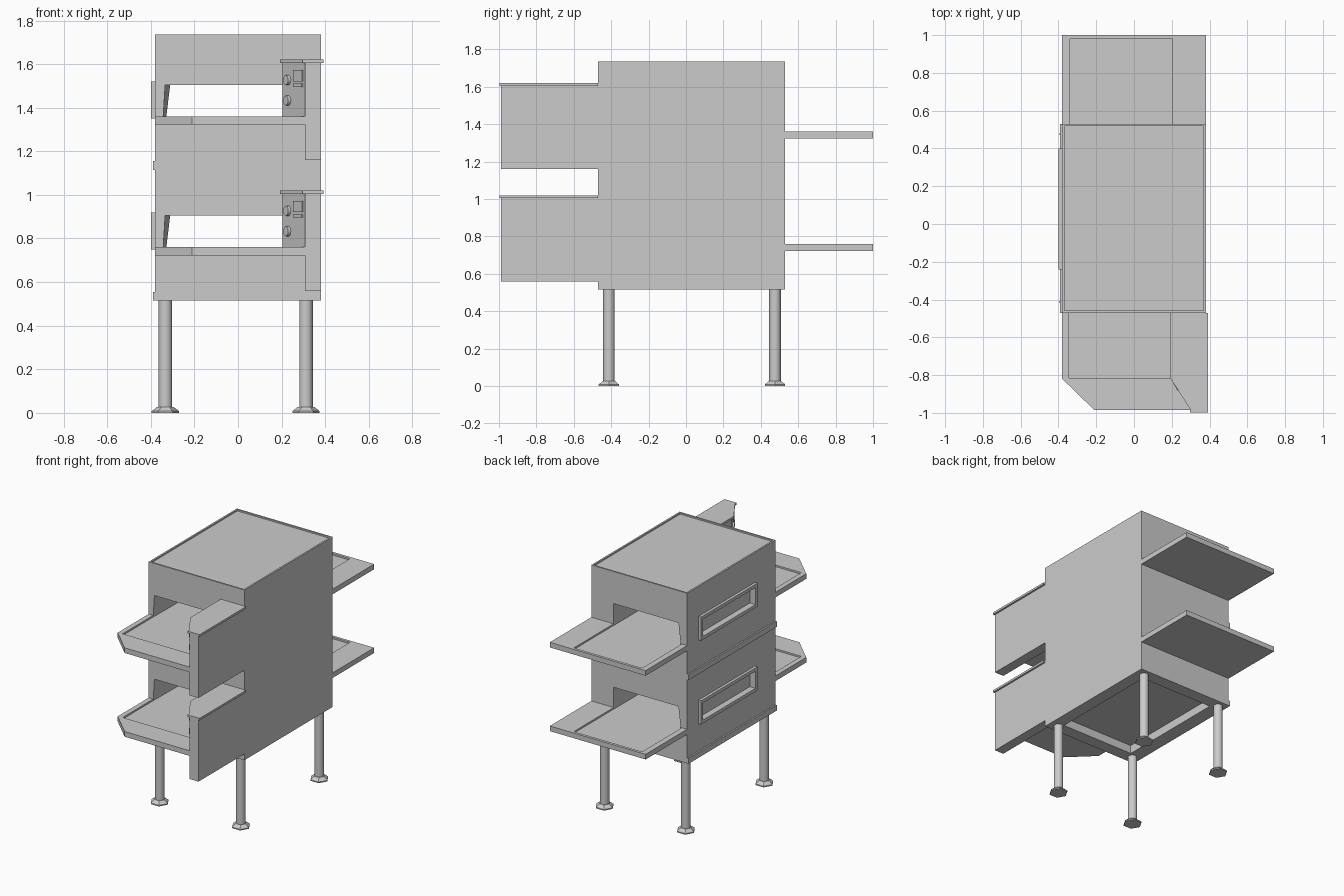
import bpy, bmesh, math
from mathutils import Matrix, Vector

old = bpy.data.objects.get("Cube")
if old:
    bpy.data.objects.remove(old, do_unlink=True)

steel = bpy.data.materials.new("brushed_grey")
steel.use_nodes = True
GREY = (0.6, 0.6, 0.6, 1)
steel.diffuse_color = GREY
steel.node_tree.nodes["Principled BSDF"].inputs["Base Color"].default_value = GREY


def finish(name, bm):
    bmesh.ops.recalc_face_normals(bm, faces=bm.faces)
    mesh = bpy.data.meshes.new(name)
    bm.to_mesh(mesh)
    bm.free()
    mesh.materials.append(steel)
    obj = bpy.data.objects.new(name, mesh)
    bpy.context.collection.objects.link(obj)
    return obj


def loft(name, lower, upper):
    """Closed solid between two matching rings of points."""
    bm = bmesh.new()
    a = [bm.verts.new(p) for p in lower]
    b = [bm.verts.new(p) for p in upper]
    bm.faces.new(a)
    bm.faces.new(b)
    n = len(a)
    for i in range(n):
        j = (i + 1) % n
        bm.faces.new((a[i], a[j], b[j], b[i]))
    return finish(name, bm)


def prism(name, outline, z0, z1):
    return loft(name, [(x, y, z0) for x, y in outline], [(x, y, z1) for x, y in outline])


def box(name, x0, x1, y0, y1, z0, z1):
    return prism(name, [(x0, y0), (x1, y0), (x1, y1), (x0, y1)], z0, z1)


def cut(obj, cutter):
    mod = obj.modifiers.new("cut", "BOOLEAN")
    mod.operation = "DIFFERENCE"
    mod.solver = "EXACT"
    mod.object = cutter
    bpy.context.view_layer.objects.active = obj
    bpy.ops.object.modifier_apply(modifier=mod.name)
    bpy.data.objects.remove(cutter, do_unlink=True)


def cylinder(name, r0, r1, depth, sides, matrix):
    bm = bmesh.new()
    bmesh.ops.create_cone(bm, cap_ends=True, segments=sides, radius1=r0, radius2=r1,
                          depth=depth, matrix=matrix)
    return finish(name, bm)


def smooth(obj):
    bpy.ops.object.select_all(action="DESELECT")
    obj.select_set(True)
    bpy.context.view_layer.objects.active = obj
    bpy.ops.object.shade_smooth_by_angle(angle=math.radians(35))


# Cabinet with a shallow roof tray and a hollow base
W, FRONT, BACK, BASE, TOP = 0.38, -0.47, 0.53, 0.515, 1.735
body = box("oven_body", -W, W, FRONT, BACK, BASE, TOP)
cut(body, box("roof_cut", -W + 0.012, W - 0.012, FRONT + 0.012, BACK - 0.012, TOP - 0.01, 2))
cut(body, box("base_cut", -W + 0.09, W - 0.09, FRONT + 0.09, BACK - 0.09, 0.4, BASE + 0.06))

for label, z in (("lower", 0.76), ("upper", 1.36)):
    # Baking tunnel, slightly tapered along its outer wall
    y0, y1 = FRONT - 0.05, BACK + 0.05
    z0, z1 = z - 0.02, z + 0.145
    cut(body, loft("tunnel_cut",
                   [(-0.345, y0, z0), (0.203, y0, z0), (0.203, y0, z1), (-0.335, y0, z1)],
                   [(-0.33, y1, z0), (0.203, y1, z0), (0.203, y1, z1), (-0.31, y1, z1)]))

    # Viewing window: recess in the wall and raised frame around it
    wy0, wy1, wz0, wz1, rim = -0.24, 0.4, z - 0.01, z + 0.16, 0.024
    frame = box(label + "_window_frame", -0.4, -W, wy0, wy1, wz0, wz1)
    inner = (wy0 + rim, wy1 - rim, wz0 + rim, wz1 - rim)
    cut(frame, box("frame_cut", -0.5, -0.3, *inner))
    cut(body, box("window_cut", -0.5, -0.355, *inner))

    # Trim strip along the window side
    box(label + "_side_trim", -0.391, -W, FRONT, BACK, z - 0.245, z - 0.205)

    # Conveyor bed through the tunnel
    box(label + "_conveyor_bed", -0.344, 0.202, FRONT, BACK, z - 0.035, z - 0.012)

    # Rear shelf with recessed bed
    shelf = box(label + "_rear_shelf", -W, W, BACK, 1.0, z - 0.037, z)
    cut(shelf, box("shelf_cut", -0.338, 0.203, 0.4, 0.98, z - 0.012, z + 0.1))

    # Front shelf with clipped corner and recessed bed
    shelf = prism(label + "_front_shelf",
                  [(-W, FRONT), (-W, -0.82), (-0.21, -0.985), (0.31, -0.985), (0.31, FRONT)],
                  z - 0.037, z)
    cut(shelf, box("shelf_cut", -0.344, 0.194, -0.815, -0.3, z - 0.012, z + 0.1))

    # Control cabinet: narrow skirt, angled upper housing and overhanging lid
    box(label + "_control_skirt", 0.308, W, -0.99, FRONT, z - 0.2, z)
    a, b = Vector((0.205, -0.815, 0)), Vector((0.308, -0.985, 0))
    prism(label + "_control_housing",
          [(0.205, FRONT), a.xy, b.xy, (0.308, -0.99), (W, -0.99), (W, FRONT)], z, z + 0.245)
    prism(label + "_control_lid",
          [(0.192, FRONT), (0.192, -0.815), (0.297, -0.98), (0.297, -0.997),
           (0.393, -0.997), (0.393, FRONT)], z + 0.245, z + 0.26)

    # Screen, label plate and knobs on the angled panel
    along = (b - a).normalized()
    out = Vector((along.y, -along.x, 0))

    def on_panel(x, h):
        return a.lerp(b, (x - a.x) / (b.x - a.x)) + Vector((0, 0, z + h))

    def plate(name, x, h, width, height, thick):
        c = on_panel(x, h)
        ring = [c + along * sx * width / 2 + Vector((0, 0, sz * height / 2))
                for sx, sz in ((-1, -1), (1, -1), (1, 1), (-1, 1))]
        return loft(name, ring, [p + out * thick for p in ring])

    plate(label + "_display", 0.277, 0.187, 0.078, 0.052, 0.004)
    plate(label + "_switch_strip", 0.277, 0.143, 0.078, 0.014, 0.006)
    for tag, h in (("top", 0.167), ("bottom", 0.073)):
        m = Matrix.Translation(on_panel(0.23, h) + out * 0.006) @ \
            out.to_track_quat("Z", "Y").to_matrix().to_4x4()
        smooth(cylinder(f"{label}_{tag}_knob", 0.024, 0.022, 0.014, 16, m))

# Round legs on hexagonal feet
for sx, x in (("right", -0.333), ("left", 0.312)):
    for sy, y in (("front", -0.412), ("rear", 0.476)):
        tag = f"{sy}_{sx}"
        smooth(cylinder(tag + "_leg", 0.031, 0.031, 0.49, 24,
                        Matrix.Translation((x, y, 0.27))))
        turn = Matrix.Rotation(math.pi / 6, 4, "Z")
        cylinder(tag + "_foot_base", 0.063, 0.063, 0.008, 6,
                 Matrix.Translation((x, y, 0.004)) @ turn)
        cylinder(tag + "_foot", 0.063, 0.037, 0.02, 6,
                 Matrix.Translation((x, y, 0.018)) @ turn)
